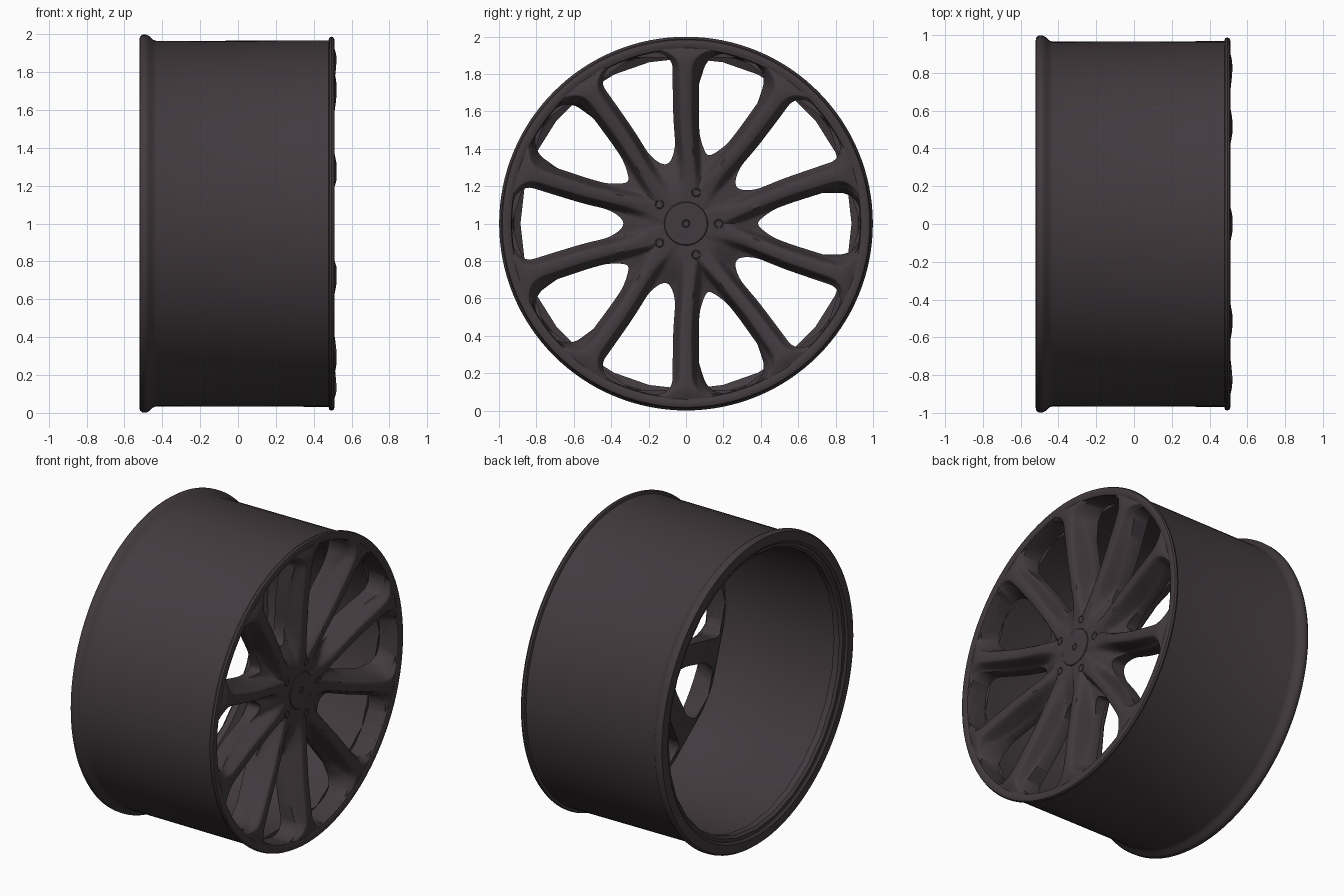
import bpy, bmesh, math

if "Cube" in bpy.data.objects:
    bpy.data.objects.remove(bpy.data.objects["Cube"])

mat = bpy.data.materials.new("dark_graphite")
mat.diffuse_color = (0.055, 0.043, 0.049, 1)
mat.use_nodes = True
mat.node_tree.nodes["Principled BSDF"].inputs["Base Color"].default_value = mat.diffuse_color


def finish(bm, name, angle=35):
    bmesh.ops.remove_doubles(bm, verts=bm.verts, dist=0.0004)
    bmesh.ops.dissolve_degenerate(bm, edges=bm.edges, dist=0.0001)
    bmesh.ops.recalc_face_normals(bm, faces=bm.faces)
    me = bpy.data.meshes.new(name)
    bm.to_mesh(me)
    bm.free()
    me.materials.append(mat)
    ob = bpy.data.objects.new(name, me)
    bpy.context.collection.objects.link(ob)
    bpy.ops.object.select_all(action='DESELECT')
    ob.select_set(True)
    bpy.context.view_layer.objects.active = ob
    bpy.ops.object.shade_smooth_by_angle(angle=math.radians(angle))
    return ob


def lathe(name, prof, n=96, cy=0, cz=1, closed=False, angle=35):
    """Revolve (x, radius) points about an axis parallel to x."""
    bm = bmesh.new()
    rings = []
    for i in range(n):
        a = 2 * math.pi * i / n
        rings.append([bm.verts.new((x, cy + r * math.cos(a), cz + r * math.sin(a))) for x, r in prof])
    m = len(prof)
    for i in range(n):
        p, q = rings[i], rings[(i + 1) % n]
        for j in range(m if closed else m - 1):
            k = (j + 1) % m
            bm.faces.new((p[j], p[k], q[k], q[j]))
    return finish(bm, name, angle)


def smooth(t):
    t = max(0, min(1, t))
    return t * t * (3 - 2 * t)


def curve(table, r):
    """Smooth (Hermite) interpolation through (r, value) pairs."""
    n = len(table)
    if r <= table[0][0]:
        return table[0][1]
    if r >= table[-1][0]:
        return table[-1][1]

    def slope(i):
        lo, hi = table[max(0, i - 1)], table[min(n - 1, i + 1)]
        return (hi[1] - lo[1]) / (hi[0] - lo[0])
    i = next(j for j in range(n - 1) if r <= table[j + 1][0])
    (r0, v0), (r1, v1) = table[i], table[i + 1]
    h = r1 - r0
    t = (r - r0) / h
    return (v0 * (1 + 2 * t) * (1 - t) ** 2 + v1 * t * t * (3 - 2 * t)
            + h * slope(i) * t * (1 - t) ** 2 - h * slope(i + 1) * t * t * (1 - t))


# Rim barrel with front lip and flared back flange
lathe("rim_barrel", [
    (0.485, 0.93), (0.503, 0.935), (0.509, 0.95), (0.511, 0.968), (0.506, 0.982), (0.495, 0.988),
    (0.483, 0.984), (0.478, 0.968), (-0.43, 0.965), (-0.45, 0.972), (-0.468, 0.99),
    (-0.485, 0.999), (-0.505, 0.998), (-0.518, 0.988), (-0.521, 0.97), (-0.521, 0.93),
    (-0.51, 0.915), (-0.44, 0.915), (-0.40, 0.935), (0.3, 0.94)], n=128, closed=True)

# Faceted inner lip at the back opening
lathe("back_inner_lip", [(-0.505, 0.93), (-0.505, 0.90), (-0.49, 0.885), (-0.45, 0.885),
                         (-0.42, 0.94)], n=28)

# Spoke shape tables against radius
CENTRE = [(0.10, 13), (0.20, 12.5), (0.30, 14.5), (0.40, 16.4), (0.50, 17.5), (0.60, 18), (1, 18)]
TOP_X = [(0.10, 0.453), (0.2, 0.457), (0.35, 0.470), (0.55, 0.489), (0.75, 0.51), (0.84, 0.519),
         (0.89, 0.519), (0.945, 0.503)]
WEB_X = [(0.10, 0.448), (0.19, 0.446), (0.26, 0.425), (0.33, 0.395), (0.42, 0.375), (0.55, 0.39),
         (0.75, 0.435), (0.88, 0.475), (0.945, 0.496)]
BACK_X = [(0.10, 0.29), (0.35, 0.30), (0.6, 0.32), (0.85, 0.36), (0.945, 0.37)]
TIP_A, TIP_B, OUT, CORNER = 0.385, 0.335, 0.934, 0.10


def opening(r, tip, full):
    """Half angle of an opening with a rounded inner end and rounded outer corners."""
    if r <= tip or r >= OUT:
        return 0
    a = min(1, (r - tip) / 0.12)
    b = min(1, (OUT - r) / CORNER)
    return max(0, full) * math.sqrt(1 - (1 - a) ** 2) * (0.4 + 0.6 * math.sqrt(1 - (1 - b) ** 2))


radii = {round(0.10 + 0.845 * i / 60, 4) for i in range(61)}
for k in range(9):
    radii |= {round(TIP_A + 0.1 * (k / 8) ** 2, 4), round(TIP_B + 0.1 * (k / 8) ** 2, 4),
              round(OUT - CORNER * (k / 8) ** 2, 4)}
STEPS = 7
rows = []
for r in sorted(radii):
    c = curve(CENTRE, r)
    half = math.degrees(math.asin(min(0.9, (0.060 + 0.014 * r) / r)))
    a = opening(r, TIP_A, c - half)
    b = 36 - opening(r, TIP_B, 36 - c - half)
    xt, xw, xb = curve(TOP_X, r), curve(WEB_X, r), curve(BACK_X, r)
    flare = max(0, (r - 0.80) / 0.135)
    top = 0.024 + 0.010 * r + 0.10 * flare ** 3       # half width of the ridge

    def front(ang):
        """Front height: flat ridge falling into the web pocket, deeper on the paired side."""
        d = abs(ang - c) * math.pi / 180 * r
        deep = 0.035 * smooth((r - 0.4) / 0.15) * smooth((0.92 - r) / 0.2) if ang < c else 0
        return xw - deep + (xt - xw + deep) * (1 - smooth((d - top * 0.85) / 0.045))

    # walls are drafted on the paired side, so the opening is narrower at the back
    a_back = opening(r, TIP_A, min(c - half, math.degrees(0.166 / r)))
    cols = [(a_back, xb)]
    tdeg = math.degrees(top * 0.85 / r)
    ta = max(c - tdeg, a + (c - a) * 0.2)
    tb = min(c + tdeg, b - (b - c) * 0.2)
    cols += [(v, front(v)) for v in (a + (ta - a) * i / STEPS for i in range(STEPS + 1))]
    cols.append((c, xt))
    cols += [(v, front(v)) for v in (tb + (b - tb) * i / STEPS for i in range(STEPS + 1))]
    cols.append((b, xb))
    rows.append((r, cols))

# Ten spokes: one half-sector lofted by radius, mirrored and turned five times
bm = bmesh.new()
for k in range(5):
    for s in (1, -1):
        grid = []
        for r, cols in rows:
            line = []
            for ang, x in cols:
                t = math.radians(72 * k + s * ang)
                line.append(bm.verts.new((x, r * math.cos(t), 1 + r * math.sin(t))))
            grid.append(line)
        last = len(rows[0][1]) - 1
        for i in range(len(grid) - 1):
            p, q = grid[i], grid[i + 1]
            c0, c1 = rows[i][1], rows[i + 1][1]
            for j in range(last):
                if j == 0 and c0[0][0] == 0 and c1[0][0] == 0:
                    continue
                if j == last - 1 and c0[last][0] == 36 and c1[last][0] == 36:
                    continue
                f = (p[j], p[j + 1], q[j + 1], q[j])
                bm.faces.new(f if s > 0 else f[::-1])
            f = (p[last], p[0], q[0], q[last])
            bm.faces.new(f if s > 0 else f[::-1])
finish(bm, "spokes", 50)

# Hub bore and centre cap
lathe("hub_bore", [(0.29, 0.1), (0.446, 0.1)], n=48)
lathe("hub_cap", [(0.40, 0.0), (0.40, 0.117), (0.454, 0.117), (0.458, 0.113), (0.459, 0.022),
                  (0.456, 0.020), (0.456, 0.017), (0.459, 0.015), (0.459, 0.0)], n=48)

# Five wheel bolts
for k in range(5):
    t = math.radians(72 * k)
    lathe("wheel_bolt_%d" % (k + 1),
          [(0.41, 0.025), (0.456, 0.025), (0.458, 0.023), (0.458, 0.019), (0.454, 0.017), (0.454, 0.0)],
          n=20, cy=0.175 * math.cos(t), cz=1 + 0.175 * math.sin(t))
